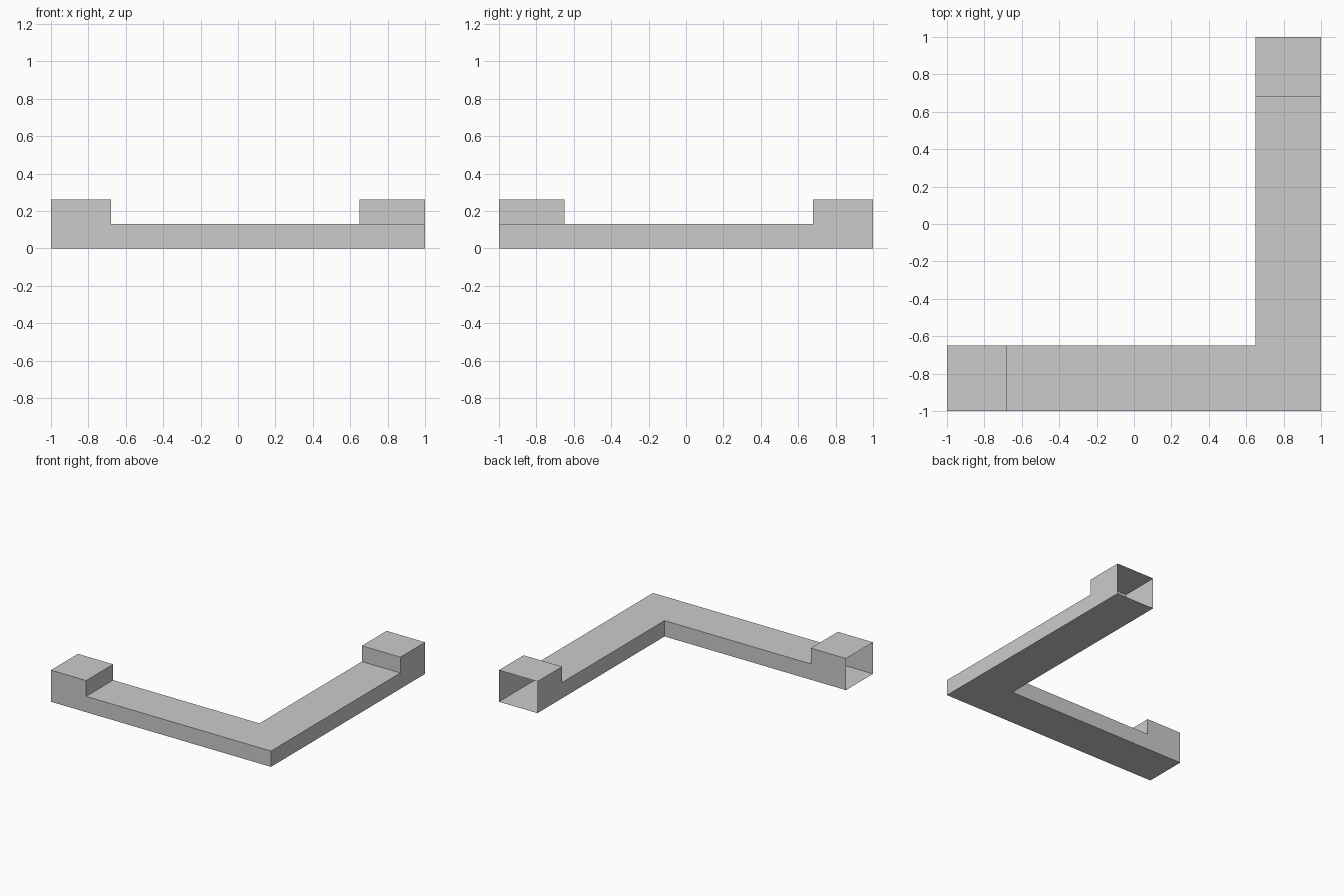
import bpy
import bmesh
import math

if "Cube" in bpy.data.objects:
    bpy.data.objects.remove(bpy.data.objects["Cube"])

INNER, STEP, LOW, HIGH = 0.65, 0.68, 0.13, 0.26

# Stations along the duct: outer wall point, inner wall point, roof height
half = [((-1, -1), (-1, -INNER), HIGH),
        ((-STEP, -1), (-STEP, -INNER), HIGH),
        ((-STEP, -1), (-STEP, -INNER), LOW)]
corner = [((1, -1), (INNER, -INNER), LOW)]


def mirrored(station):
    (ox, oy), (ix, iy), h = station
    return ((-oy, -ox), (-iy, -ix), h)


stations = half + corner + [mirrored(s) for s in reversed(half)]

# Loft rectangular rings along the L, leaving both ends open
bm = bmesh.new()
rings = []
for o, i, h in stations:
    rings.append([bm.verts.new(p) for p in
                  ((*o, 0), (*i, 0), (*i, h), (*o, h))])
for a, b in zip(rings, rings[1:]):
    for k in range(4):
        n = (k + 1) % 4
        bm.faces.new((a[k], a[n], b[n], b[k]))

# Merge doubled floor points at the steps and flatten coplanar seams
bmesh.ops.remove_doubles(bm, verts=bm.verts, dist=1e-4)
bmesh.ops.dissolve_limit(bm, angle_limit=math.radians(1),
                         verts=bm.verts, edges=bm.edges)
bmesh.ops.recalc_face_normals(bm, faces=bm.faces)
top = max(bm.faces, key=lambda f: f.calc_center_median().z)
if top.normal.z < 0:
    bmesh.ops.reverse_faces(bm, faces=bm.faces)

mesh = bpy.data.meshes.new("corner_duct")
bm.to_mesh(mesh)
bm.free()
duct = bpy.data.objects.new("corner_duct", mesh)
bpy.context.collection.objects.link(duct)
